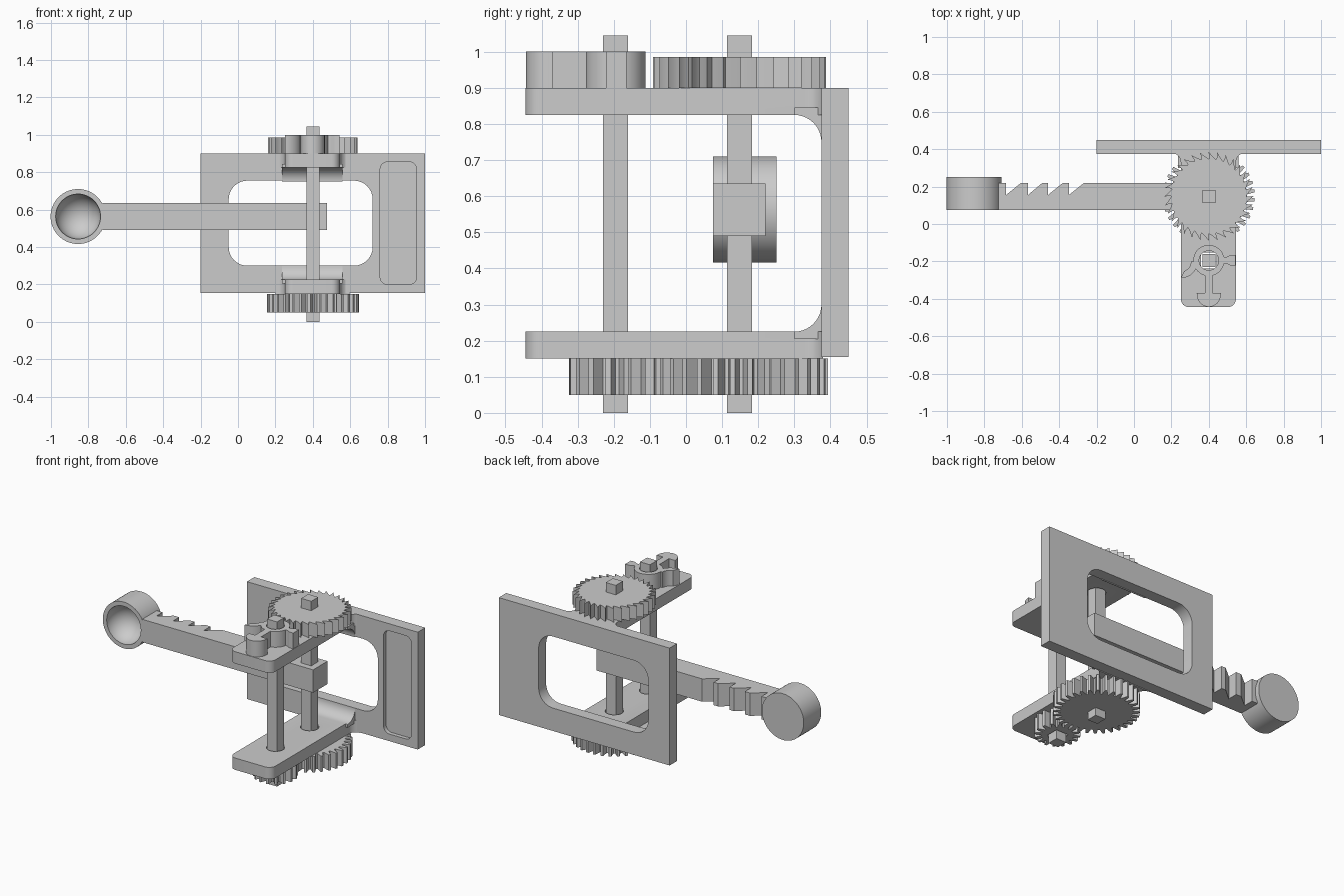
import bpy, bmesh
from math import sin, cos, pi, radians

if "Cube" in bpy.data.objects:
    bpy.data.objects.remove(bpy.data.objects["Cube"])

CX, Y_PAWL, Y_GEAR = 0.4, -0.195, 0.148   # shaft positions


def arc(cx, cy, r, a0, a1, n=8):
    return [(cx + r * cos(radians(a0 + (a1 - a0) * i / n)),
             cy + r * sin(radians(a0 + (a1 - a0) * i / n))) for i in range(n + 1)]


def circle(cx, cy, r, n=48):
    return arc(cx, cy, r, 0, 360, n)[:-1]


def rect(x0, x1, y0, y1, r=0):
    if not r:
        return [(x0, y0), (x1, y0), (x1, y1), (x0, y1)]
    return (arc(x0 + r, y0 + r, r, 180, 270) + arc(x1 - r, y0 + r, r, 270, 360)
            + arc(x1 - r, y1 - r, r, 0, 90) + arc(x0 + r, y1 - r, r, 90, 180))


def prism(name, pts, axis, lo, hi):
    """Extrude a 2D outline along an axis."""
    place = {'z': lambda u, v, w: (u, v, w), 'y': lambda u, v, w: (u, w, v),
             'x': lambda u, v, w: (w, u, v)}[axis]
    bm = bmesh.new()
    a = [bm.verts.new(place(u, v, lo)) for u, v in pts]
    b = [bm.verts.new(place(u, v, hi)) for u, v in pts]
    n = len(pts)
    bm.faces.new(a)
    bm.faces.new(b[::-1])
    for i in range(n):
        bm.faces.new((a[i], b[i], b[(i + 1) % n], a[(i + 1) % n]))
    bmesh.ops.recalc_face_normals(bm, faces=bm.faces)
    me = bpy.data.meshes.new(name)
    bm.to_mesh(me)
    bm.free()
    ob = bpy.data.objects.new(name, me)
    bpy.context.collection.objects.link(ob)
    return ob


def combine(ob, other, op='DIFFERENCE'):
    """Apply a boolean and discard the tool object."""
    m = ob.modifiers.new('bool', 'BOOLEAN')
    m.operation, m.solver, m.object = op, 'EXACT', other
    bpy.context.view_layer.objects.active = ob
    bpy.ops.object.modifier_apply(modifier=m.name)
    bpy.data.objects.remove(other)


def gear(name, cy, r_root, r_tip, teeth, shape, z0, z1):
    """shape lists (fraction of the tooth pitch, fraction of tooth height)."""
    pts = []
    for i in range(teeth):
        for t, h in shape:
            a = 2 * pi * (i + t) / teeth
            r = r_root + (r_tip - r_root) * h
            pts.append((CX + r * cos(a), cy + r * sin(a)))
    return prism(name, pts, 'z', z0, z1)


# back plate with window and recessed panel
plate = prism('back_plate', rect(-0.2, 1.0, 0.155, 0.9), 'y', 0.375, 0.45)
combine(plate, prism('cut', rect(-0.05, 0.72, 0.30, 0.755, 0.1), 'y', 0.3, 0.5))
combine(plate, prism('cut', rect(0.76, 0.955, 0.20, 0.855, 0.04), 'y', 0.3, 0.4))

# bracket arms, flared where they meet the plate, with curved gussets
x0, x1, f = 0.25, 0.545, 0.05
outline = (arc(x0 + 0.045, -0.4, 0.045, 180, 270) + arc(x1 - 0.045, -0.4, 0.045, 270, 360)
           + arc(x1 + f, 0.38 - f, f, 180, 90) + arc(x0 - f, 0.38 - f, f, 90, 0))
for name, z0, z1, inner, s in (('upper_arm', 0.825, 0.9, 0.825, -1),
                               ('lower_arm', 0.15, 0.225, 0.225, 1)):
    arm = prism(name, outline, 'z', z0, z1)
    g = 0.075
    curve = [(y, inner + s * (g - z)) for y, z in arc(0.3, 0, g, 90, 0, 10)]
    curve += [(0.38, inner + s * g), (0.38, inner - s * 0.02), (0.3, inner - s * 0.02)]
    combine(arm, prism('gusset', curve, 'x', x0 - 0.015, x1 + 0.015), 'UNION')
    for cy in (Y_PAWL, Y_GEAR):
        combine(arm, prism('cut', circle(CX, cy, 0.053), 'z', z0 - 0.1, z1 + 0.1))

# square shafts
for name, cy in (('front_shaft', Y_PAWL), ('rear_shaft', Y_GEAR)):
    prism(name, rect(CX - 0.035, CX + 0.035, cy - 0.035, cy + 0.035), 'z', 0, 1.045)

# ratchet wheel and drive gears
saw = [(0.0, 0.0), (0.5, 0.35), (1.05, 1.0), (0.95, 0.4)]
spur = [(0.0, 0.0), (0.25, 0.0), (0.45, 1.0), (0.75, 1.0)]
gear('ratchet_wheel', Y_GEAR, 0.2, 0.24, 32, saw, 0.9, 0.985)
gear('large_gear', Y_GEAR, 0.203, 0.246, 32, spur, 0.05, 0.15)
pinion = gear('small_gear', Y_PAWL, 0.092, 0.13, 16, spur, 0.05, 0.15)
combine(pinion, prism('cut', rect(CX - 0.042, CX + 0.042, Y_PAWL - 0.042, Y_PAWL + 0.042),
                      'z', 0, 0.3))

# pawl: hub ring, hooked left arm, flared right arm, stem with rounded foot
pawl = prism('pawl', circle(CX, Y_PAWL, 0.083), 'z', 0.9, 1.0)
parts = [
    arc(0.25, -0.2, 0.09, 270, 360) + arc(0.25, -0.2, 0.055, 360, 290),
    [(0.45, -0.21), (0.495, -0.21), (0.515, -0.222), (0.543, -0.222),
     (0.543, -0.165), (0.515, -0.165), (0.495, -0.177), (0.45, -0.177)],
    rect(0.379, 0.421, -0.40, -0.25),
    [(0.335, -0.37)] + arc(CX, -0.38, 0.063, 180, 360, 16) + [(0.465, -0.37)],
]
for p in parts:
    combine(pawl, prism('piece', p, 'z', 0.9, 1.0), 'UNION')
combine(pawl, prism('cut', circle(CX, Y_PAWL, 0.052), 'z', 0.85, 1.1))

# throwing arm with saw notches along its rear edge
top = [(0.475, 0.22)]
for a, b in ((-0.267, -0.348), (-0.38, -0.46), (-0.49, -0.567), (-0.604, -0.684)):
    top += [(a, 0.22), (b, 0.155), (b, 0.22)]
prism('throwing_arm', [(-0.725, 0.075), (0.475, 0.075)] + top + [(-0.725, 0.22)],
      'z', 0.49, 0.635)

# cup with a hemispherical hollow facing front
cup = prism('cup', circle(-0.855, 0.563, 0.147, 64), 'y', 0.075, 0.25)
bpy.ops.mesh.primitive_uv_sphere_add(segments=48, ring_count=24, radius=0.12,
                                     location=(-0.855, 0.075, 0.563))
combine(cup, bpy.context.object)

# smooth the rounded surfaces, keep the edges crisp
for ob in bpy.data.objects:
    ob.select_set(True)
bpy.context.view_layer.objects.active = cup
bpy.ops.object.shade_smooth_by_angle(angle=radians(25))
